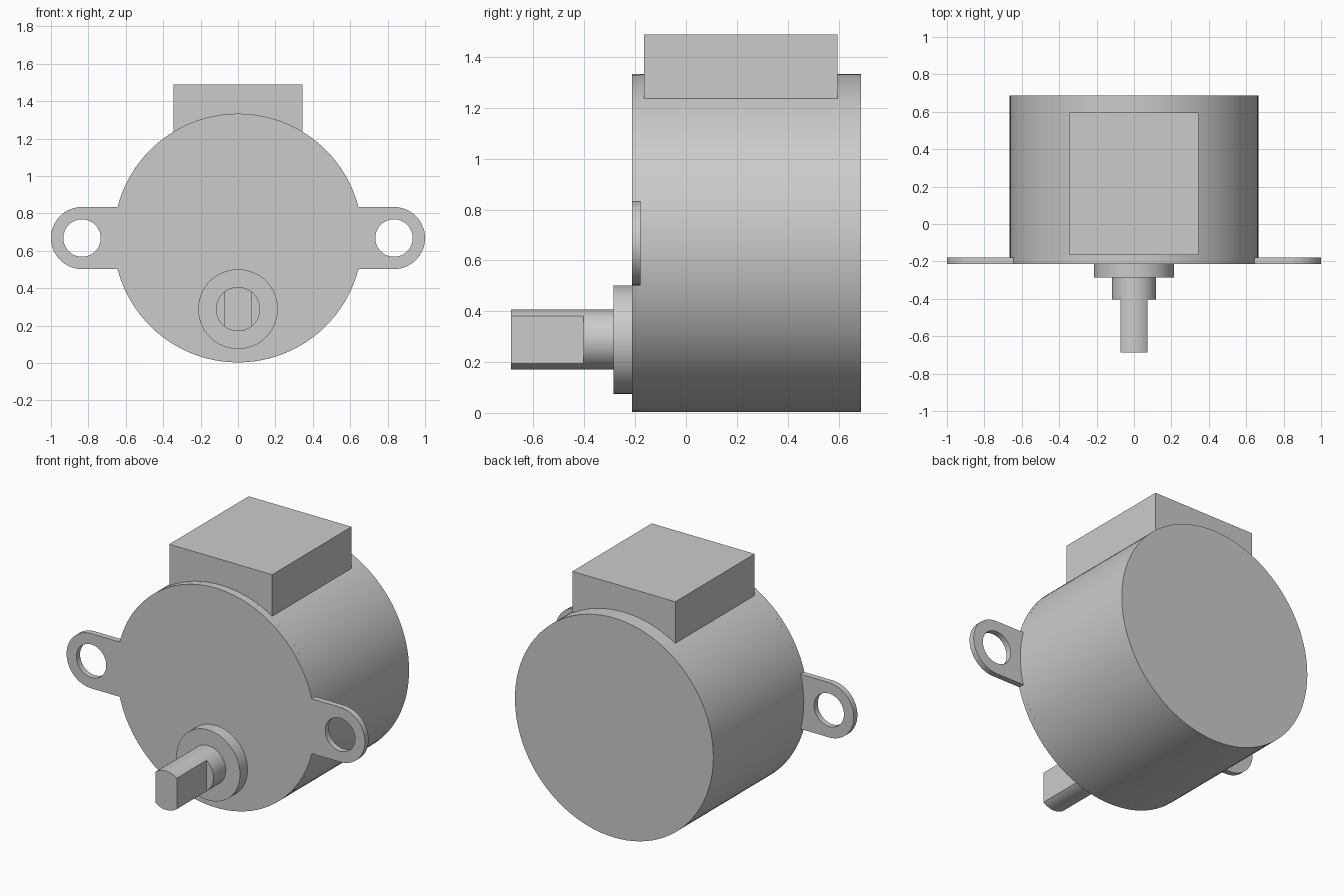
import bpy, bmesh
from math import sin, cos, pi, asin, acos

if "Cube" in bpy.data.objects:
    bpy.data.objects.remove(bpy.data.objects["Cube"])

CZ = 0.668            # height of the motor axis
R = 0.665             # housing radius
EAR_X, EAR_R = 0.834, 0.166
FRONT, PLATE_BACK, BACK = -0.213, -0.178, 0.688
SHAFT_Z, SHAFT_R, FLAT_X = 0.288, 0.118, 0.072


def arc(cx, cz, r, a0, a1, n):
    """Points along an arc in the xz plane, both ends included."""
    return [(cx + r * cos(a0 + (a1 - a0) * i / n),
             cz + r * sin(a0 + (a1 - a0) * i / n)) for i in range(n + 1)]


def circle(cx, cz, r, n=96):
    return arc(cx, cz, r, 0, 2 * pi, n)[:-1]


def prism(name, profile, y0, y1):
    """Extrude an xz profile from y0 to y1."""
    bm = bmesh.new()
    face = bm.faces.new([bm.verts.new((x, y0, z)) for x, z in profile])
    out = bmesh.ops.extrude_face_region(bm, geom=[face], use_keep_orig=True)
    moved = [v for v in out["geom"] if isinstance(v, bmesh.types.BMVert)]
    bmesh.ops.translate(bm, verts=moved, vec=(0, y1 - y0, 0))
    bmesh.ops.recalc_face_normals(bm, faces=bm.faces[:])
    mesh = bpy.data.meshes.new(name)
    bm.to_mesh(mesh)
    bm.free()
    obj = bpy.data.objects.new(name, mesh)
    bpy.context.collection.objects.link(obj)
    return obj


def activate(obj):
    bpy.ops.object.select_all(action='DESELECT')
    obj.select_set(True)
    bpy.context.view_layer.objects.active = obj


# Housing drum behind the mounting plate
housing = prism("housing", circle(0, CZ, R), PLATE_BACK, BACK)

# Mounting plate: drum front with an ear on each side, in one outline
a = asin(EAR_R / R)
outline = (arc(EAR_X, CZ, EAR_R, -pi / 2, pi / 2, 32)
           + arc(0, CZ, R, a, pi - a, 44)
           + arc(-EAR_X, CZ, EAR_R, pi / 2, 3 * pi / 2, 32)
           + arc(0, CZ, R, pi + a, 2 * pi - a, 44))
plate = prism("mounting_plate", outline, FRONT, PLATE_BACK)

# Screw holes through the ears
activate(plate)
for side in (-1, 1):
    cutter = prism("hole_cutter", circle(side * EAR_X, CZ, 0.1, 48), FRONT - 0.1, PLATE_BACK + 0.1)
    cutter.hide_render = True
    mod = plate.modifiers.new("screw_hole", 'BOOLEAN')
    mod.operation, mod.solver, mod.object = 'DIFFERENCE', 'EXACT', cutter
    bpy.ops.object.modifier_apply(modifier=mod.name)
    bpy.data.objects.remove(cutter)

# Cable box on top
box = prism("cable_box", [(-0.345, 1.2), (0.345, 1.2), (0.345, 1.488), (-0.345, 1.488)], -0.165, 0.595)

# Shaft collar, round shaft and flattened shaft tip
collar = prism("shaft_collar", circle(0, SHAFT_Z, 0.213, 64), -0.285, FRONT)
shaft = prism("shaft", circle(0, SHAFT_Z, SHAFT_R, 64), -0.404, -0.285)
b = acos(FLAT_X / SHAFT_R)
tip = prism("shaft_tip", arc(0, SHAFT_Z, SHAFT_R, b, pi - b, 16)
            + arc(0, SHAFT_Z, SHAFT_R, pi + b, 2 * pi - b, 16), -0.688, -0.404)

# Smooth the round walls, keep the rims crisp
for obj in (housing, plate, collar, shaft, tip):
    activate(obj)
    bpy.ops.object.shade_smooth_by_angle(angle=pi / 6)
